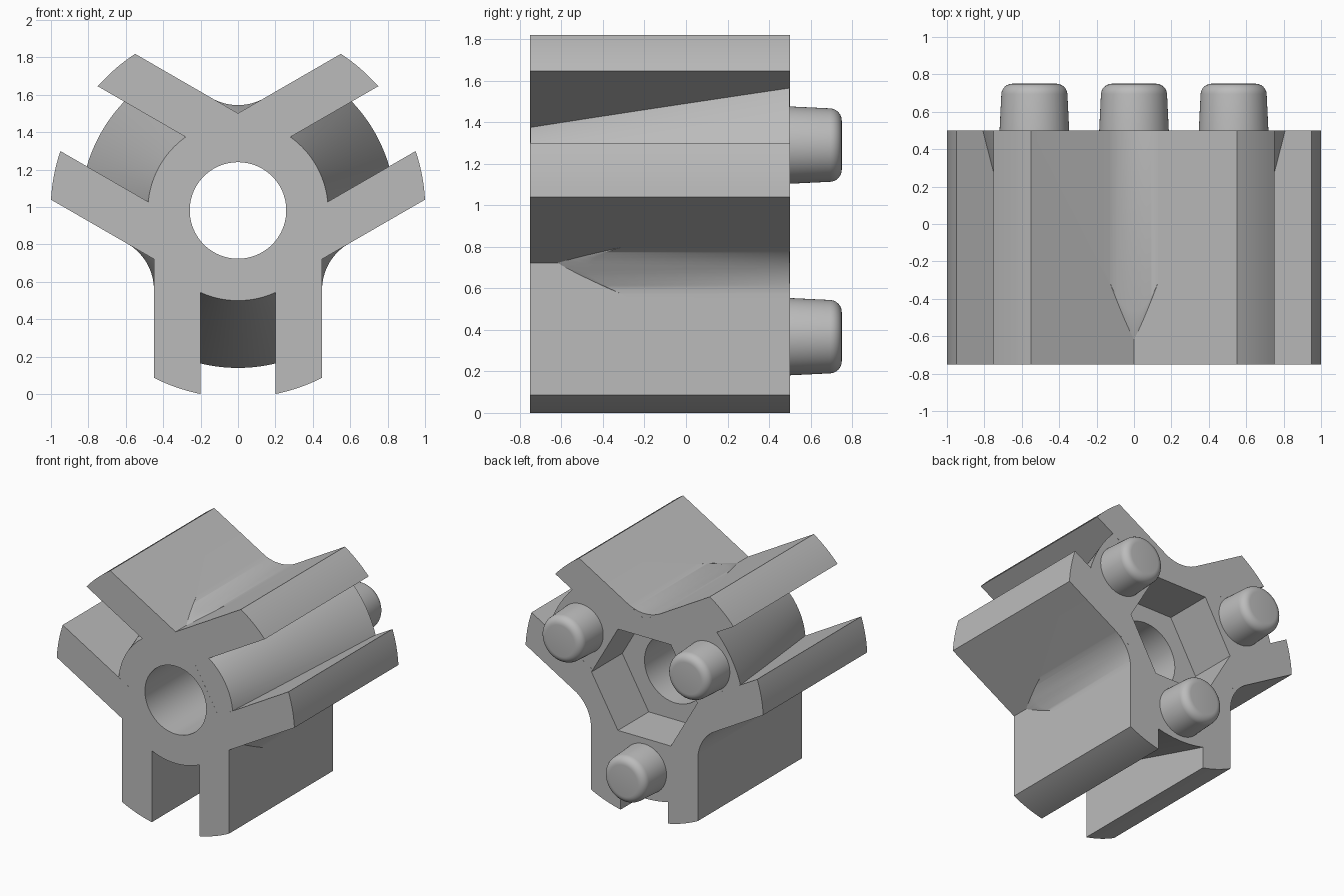
import bpy, bmesh, math
from mathutils import Matrix, Vector

if "Cube" in bpy.data.objects:
    bpy.data.objects.remove(bpy.data.objects["Cube"], do_unlink=True)

CZ = 0.982                      # height of the central axis
FRONT, BACK = -0.75, 0.5
OUTER, HALF, SLOT = 1.0016, 0.45, 0.2
ARMS = [math.radians(a) for a in (-90, 30, 150)]
S60 = math.sin(math.pi / 3)

grey = bpy.data.materials.new("light_grey")
grey.use_nodes = True
grey.diffuse_color = (0.5, 0.5, 0.5, 1)
grey.node_tree.nodes["Principled BSDF"].inputs["Base Color"].default_value = (0.5, 0.5, 0.5, 1)


def polar(r, a):
    return Vector((r * math.cos(a), r * math.sin(a)))


def finish(bm, name):
    bmesh.ops.recalc_face_normals(bm, faces=bm.faces)
    mesh = bpy.data.meshes.new(name)
    bm.to_mesh(mesh)
    bm.free()
    mesh.materials.append(grey)
    ob = bpy.data.objects.new(name, mesh)
    bpy.context.collection.objects.link(ob)
    return ob


def prism(name, pts, y0, y1):
    """Extrude an outline around the axis from y0 to y1."""
    bm = bmesh.new()
    face = bm.faces.new([bm.verts.new((p[0], y0, p[1] + CZ)) for p in pts])
    new = bmesh.ops.extrude_face_region(bm, geom=[face])["geom"]
    moved = [v for v in new if isinstance(v, bmesh.types.BMVert)]
    bmesh.ops.translate(bm, verts=moved, vec=(0, y1 - y0, 0))
    return finish(bm, name)


def cone(name, r0, r1, y0, y1, centre=(0, 0), round_end=0, segments=96):
    """Cone along y, with an optional rounded back rim."""
    bm = bmesh.new()
    place = Matrix.Translation((centre[0], (y0 + y1) / 2, centre[1] + CZ))
    bmesh.ops.create_cone(bm, cap_ends=True, segments=segments, radius1=r0, radius2=r1,
                          depth=y1 - y0, matrix=place @ Matrix.Rotation(-math.pi / 2, 4, "X"))
    if round_end:
        rim = [e for e in bm.edges if all(abs(v.co.y - y1) < 1e-4 for v in e.verts)]
        bmesh.ops.bevel(bm, geom=rim, offset=round_end, segments=6, profile=0.5,
                        affect="EDGES")
    return finish(bm, name)


def boolean(target, tool, operation):
    mod = target.modifiers.new("boolean", "BOOLEAN")
    mod.operation, mod.object, mod.solver = operation, tool, "EXACT"
    bpy.context.view_layer.objects.active = target
    bpy.ops.object.modifier_apply(modifier=mod.name)
    bpy.data.objects.remove(tool, do_unlink=True)


def smooth(ob):
    bpy.ops.object.select_all(action="DESELECT")
    ob.select_set(True)
    bpy.context.view_layer.objects.active = ob
    bpy.ops.object.shade_smooth_by_angle(angle=math.radians(30))


# Three slotted arms, as one outline
def arm_outline():
    pts = []
    a0, a1 = math.asin(SLOT / OUTER), math.asin(HALF / OUTER)
    arc = [a0 + (a1 - a0) * i / 8 for i in range(9)]
    for th in ARMS:
        turn = Matrix.Rotation(th, 2)
        pts.append(turn @ Vector((HALF / math.tan(math.pi / 3), -HALF)))
        pts += [polar(OUTER, th - a) for a in reversed(arc)]
        pts += [turn @ Vector((0.3, -SLOT)), turn @ Vector((0.3, SLOT))]
        pts += [polar(OUTER, th + a) for a in arc]
    return pts


# Star with rounded inner corners, which limits the tapered core
def core_outline(half, radius, steps=16):
    pts = []
    for th in ARMS:
        vee = th - math.pi / 3
        centre = polar((half + radius) / S60, vee)
        for i in range(steps + 1):
            a = math.pi / 6 * (1 - 2 * i / steps)
            pts.append(centre + polar(radius, vee + math.pi + a))
        turn = Matrix.Rotation(th, 2)
        pts += [turn @ Vector((0.95, -half)), turn @ Vector((0.95, half))]
    return pts


INSET = 0.0005
body = prism("slotted_body", arm_outline(), FRONT, BACK)
core = prism("core", core_outline(HALF - INSET, 0.285), FRONT + INSET, BACK - INSET)
boolean(core, cone("taper", 0.453, 0.871, -0.85, 0.6, segments=192), "INTERSECT")
boolean(body, core, "UNION")

# Round bore from the front and hexagonal pocket from the back
boolean(body, cone("bore", 0.258, 0.258, -0.9, 0.3), "DIFFERENCE")
hexagon = [polar(0.445, i * math.pi / 3) for i in range(6)]
boolean(body, prism("pocket", hexagon, 0.13, 0.6), "DIFFERENCE")
smooth(body)

# Rounded pegs on the back of each arm
for name, th in zip(("bottom_peg", "left_peg", "right_peg"), ARMS):
    smooth(cone(name, 0.187, 0.174, 0.48, 0.75, polar(0.615, th), 0.055, 64))
